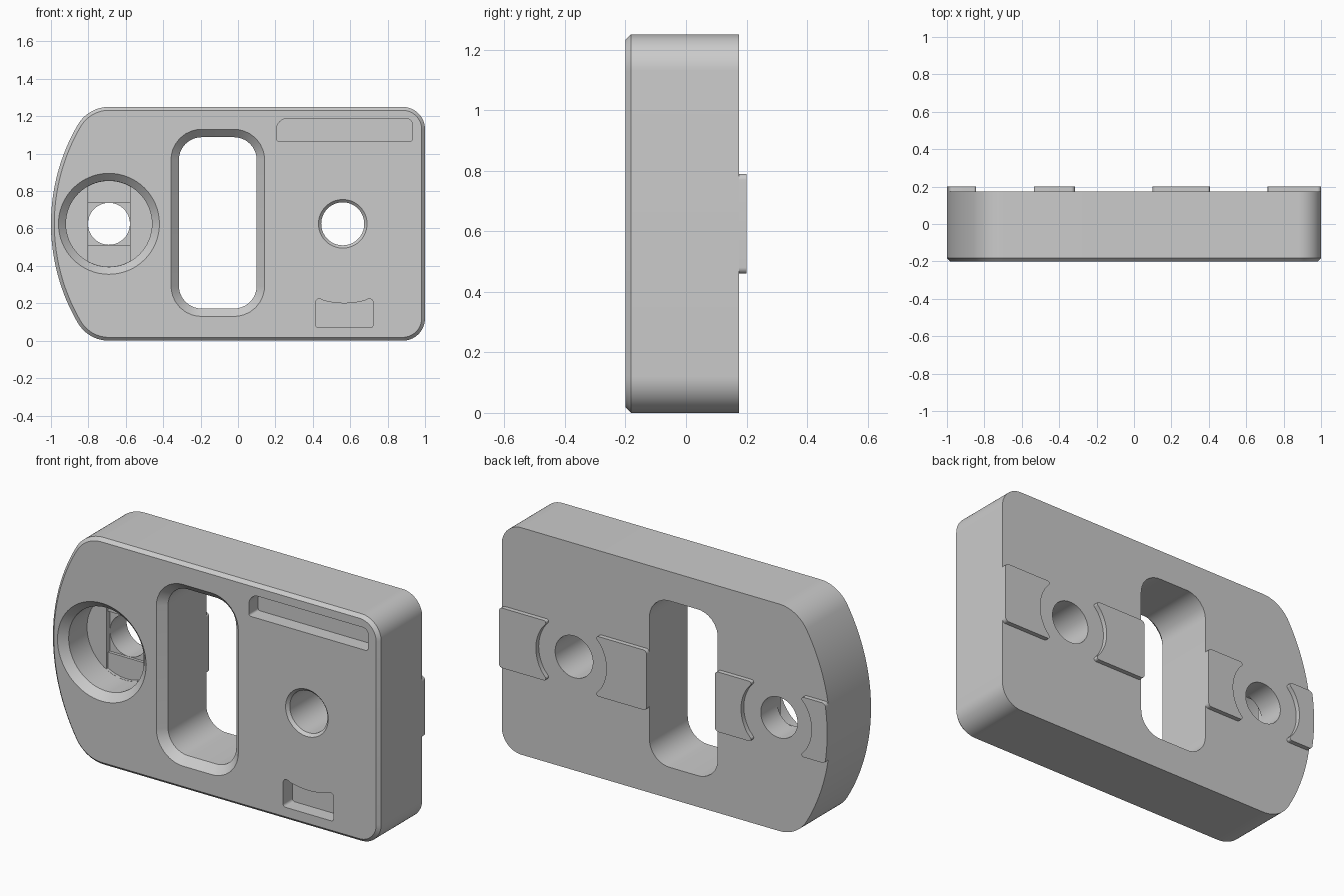
import bpy, bmesh
from math import sin, cos, radians
from mathutils import Vector

cube = bpy.data.objects.get("Cube")
if cube:
    bpy.data.objects.remove(cube, do_unlink=True)

grey = bpy.data.materials.new("plain grey")
grey.use_nodes = True
grey.diffuse_color = (0.6, 0.6, 0.6, 1)
grey.node_tree.nodes["Principled BSDF"].inputs["Base Color"].default_value = (0.6, 0.6, 0.6, 1)

FRONT, BACK, TAB_BACK, MID = -0.2, 0.175, 0.2, 0.625
LEFT_HOLE, RIGHT_HOLE = -0.69, 0.56


def arc(cx, cz, r, a0, a1, n=16):
    angles = [radians(a0 + (a1 - a0) * i / n) for i in range(n + 1)]
    return [Vector((cx + r * cos(a), cz + r * sin(a))) for a in angles]


def circle(cx, r):
    return arc(cx, MID, r, 0, 360, 64)[:-1]


def rounded(corners, n=8):
    """Fillet each (point, radius) corner of a closed outline."""
    out = []
    for i, (p, r) in enumerate(corners):
        p = Vector(p)
        if r == 0:
            out.append(p)
            continue
        u = (Vector(corners[i - 1][0]) - p).normalized()
        v = (Vector(corners[(i + 1) % len(corners)][0]) - p).normalized()
        half = u.angle(v) / 2
        centre = p + (u + v).normalized() * (r / sin(half))
        reach = r * cos(half) / sin(half)
        a, b = p + u * reach - centre, p + v * reach - centre
        out += [centre + a.lerp(b, k / n).normalized() * r for k in range(n + 1)]
    return out


def box(x0, x1, z0, z1, radii):
    return rounded(list(zip([(x0, z0), (x1, z0), (x1, z1), (x0, z1)], radii)))


def inset(pts, d):
    """Shrink a counter-clockwise outline by d."""
    out = []
    for i, p in enumerate(pts):
        e = (p - pts[i - 1]).normalized()
        f = (pts[(i + 1) % len(pts)] - p).normalized()
        m, n = Vector((-e.y, e.x)), Vector((-f.y, f.x))
        out.append(p + (m + n) * (d / (1 + m.dot(n))))
    return out


def loft(name, rings):
    """Skin a stack of (y, outline) rings into a closed solid."""
    bm = bmesh.new()
    loops = [[bm.verts.new((p.x, y, p.y)) for p in pts] for y, pts in rings]
    for a, b in zip(loops, loops[1:]):
        for i in range(len(a)):
            j = (i + 1) % len(a)
            bm.faces.new((a[i], a[j], b[j], b[i]))
    bm.faces.new(loops[0])
    bm.faces.new(loops[-1])
    bmesh.ops.recalc_face_normals(bm, faces=bm.faces)
    mesh = bpy.data.meshes.new(name)
    bm.to_mesh(mesh)
    bm.free()
    mesh.materials.append(grey)
    ob = bpy.data.objects.new(name, mesh)
    bpy.context.collection.objects.link(ob)
    return ob


def soften(ob):
    ob.data.shade_smooth()
    ob.data.set_sharp_from_angle(angle=radians(25))


# Body: rounded plate with a bowed left side and a chamfered front rim
outline = (arc(0.88, 1.13, 0.12, 0, 90) + arc(LEFT_HOLE, 1.057, 0.193, 90, 149.7)
           + arc(0.05, MID, 1.05, 149.7, 210.3, 32)[1:-1]
           + arc(LEFT_HOLE, 0.193, 0.193, 210.3, 270) + arc(0.88, 0.12, 0.12, 270, 360))
body = loft("body", [(FRONT, inset(outline, 0.018)), (FRONT + 0.018, outline), (BACK, outline)])

cutters = []


def cut(name, *rings):
    cutters.append(loft(name, rings))


def through(name, pts, chamfer, end):
    """Opening with a chamfered mouth, running back to y = end."""
    inner = inset(pts, chamfer)
    cut(name, (FRONT - 0.05, pts), (FRONT, pts), (FRONT + chamfer, inner), (end, inner))


# Openings: centre slot, right hole, left counterbore
through("slot_cutter", box(-0.358, 0.142, 0.13, 1.13, [0.162] * 4), 0.042, 0.3)
through("right_hole_cutter", circle(RIGHT_HOLE, 0.13), 0.015, 0.3)
through("counterbore_cutter", circle(LEFT_HOLE, 0.27), 0.04, 0.0)

# Stepped floor of the counterbore, then the hole itself
channel = arc(LEFT_HOLE, MID, 0.229, 60.5, 119.5) + arc(LEFT_HOLE, MID, 0.229, 240.5, 299.5)
cut("floor_channel_cutter", (-0.03, channel), (0.016, channel))
square = box(LEFT_HOLE - 0.1125, LEFT_HOLE + 0.1125, MID - 0.1125, MID + 0.1125, [0] * 4)
cut("floor_square_cutter", (-0.02, square), (0.032, square))
cut("left_hole_cutter", *[(y, circle(LEFT_HOLE, 0.112)) for y in (-0.1, 0.3)])

# Shallow pockets in the front face
upper = box(0.207, 0.932, 1.065, 1.187, [0.012, 0.015, 0.03, 0.055])
lower = rounded([((0.415, 0.07), 0.015), ((0.722, 0.07), 0.015), ((0.722, 0.238), 0.02)]
                + [(p, 0) for p in arc(RIGHT_HOLE + 0.008, MID, 0.425, 285, 255)]
                + [((0.415, 0.238), 0.02)])
for name, pts in (("upper_pocket_cutter", upper), ("lower_pocket_cutter", lower)):
    cut(name, (FRONT - 0.05, pts), (FRONT + 0.08, pts))

for c in cutters:
    c.hide_render = True
    mod = body.modifiers.new(c.name, 'BOOLEAN')
    mod.operation, mod.solver, mod.object = 'DIFFERENCE', 'EXACT', c
deps = bpy.context.evaluated_depsgraph_get()
baked = bpy.data.meshes.new_from_object(body.evaluated_get(deps))
body.modifiers.clear()
body.data = baked
for c in cutters:
    bpy.data.objects.remove(c, do_unlink=True)
soften(body)


# Back tabs: each has a concave end around its hole
def tab(name, hole, side, far, bowed=False):
    h = 0.165
    hollow = [(Vector((hole + side * (p.x - hole), p.y)), 0)
              for p in arc(hole, MID, 0.215, 35, -35)]
    tip = hole + side * 0.14
    pts = [((tip, MID + h), 0.012)] + hollow + [((tip, MID - h), 0.012), ((far, MID - h), 0.02)]
    if bowed:
        pts += [(p, 0) for p in arc(0.05, MID, 1.05, 187, 173)]
    pts.append(((far, MID + h), 0.02))
    shape = rounded(pts)
    soften(loft(name, [(BACK, shape), (TAB_BACK, shape)]))


tab("left_outer_tab", RIGHT_HOLE, 1, 1.0)
tab("left_inner_tab", RIGHT_HOLE, -1, 0.1)
tab("right_inner_tab", LEFT_HOLE, 1, -0.316)
tab("right_outer_tab", LEFT_HOLE, -1, -0.987, bowed=True)
